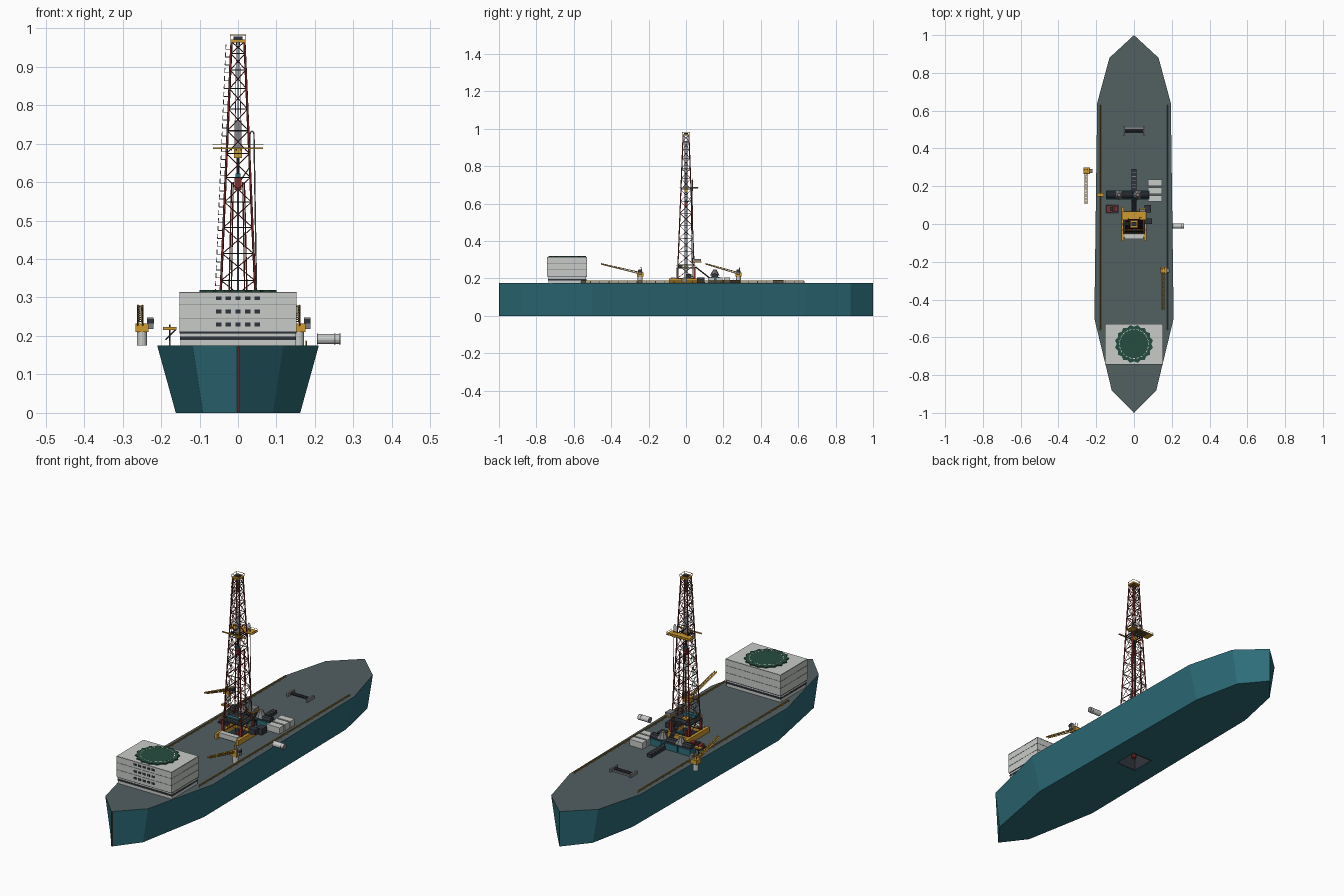
import bpy, bmesh, math
from mathutils import Vector, Matrix


def material(name, r, g, b):
    m = bpy.data.materials.new(name)
    m.diffuse_color = (r, g, b, 1)
    return m


TEAL = material("hull_teal", 0.026, 0.15, 0.19)
DECK = material("deck_grey", 0.085, 0.115, 0.12)
LIGHT = material("light_grey", 0.58, 0.60, 0.58)
YELLOW = material("safety_yellow", 0.62, 0.32, 0.03)
GREEN = material("helideck_green", 0.02, 0.075, 0.05)
DARK = material("dark_steel", 0.03, 0.035, 0.045)
STEEL = material("mid_steel", 0.22, 0.22, 0.22)
RED = material("dark_red", 0.22, 0.03, 0.025)
WHITE = material("white", 0.8, 0.8, 0.78)


def finish(name, bm, *mats):
    bmesh.ops.recalc_face_normals(bm, faces=bm.faces)
    me = bpy.data.meshes.new(name)
    bm.to_mesh(me)
    bm.free()
    for m in mats:
        me.materials.append(m)
    ob = bpy.data.objects.new(name, me)
    bpy.context.collection.objects.link(ob)
    return ob


def boxes(name, mat, *ranges):
    """Each range is x0, x1, y0, y1, z0, z1."""
    bm = bmesh.new()
    for x0, x1, y0, y1, z0, z1 in ranges:
        m = Matrix.Translation(((x0 + x1) / 2, (y0 + y1) / 2, (z0 + z1) / 2))
        bmesh.ops.create_cube(bm, size=1, matrix=m @ Matrix.Diagonal((x1 - x0, y1 - y0, z1 - z0, 1)))
    return finish(name, bm, mat)


def struts(name, mat, lines, r=0.0015, n=5, r2=None):
    """Round bars between pairs of points."""
    bm = bmesh.new()
    for a, b in lines:
        a, b = Vector(a), Vector(b)
        d = b - a
        m = Matrix.Translation((a + b) / 2) @ d.to_track_quat('Z', 'Y').to_matrix().to_4x4()
        bmesh.ops.create_cone(bm, cap_ends=True, segments=n, radius1=r, radius2=r if r2 is None else r2,
                              depth=d.length, matrix=m)
    return finish(name, bm, mat)


def chain(pts):
    return list(zip(pts[:-1], pts[1:]))


# Hull: deck outline, narrower at the keel, grey on top
half = [(0.13, 0.88), (0.195, 0.64), (0.21, -0.5), (0.118, -0.88)]
outline = [(0, 1)] + half + [(0, -1)] + [(-x, y) for x, y in reversed(half)]
bm = bmesh.new()
top = [bm.verts.new((x, y, 0.175)) for x, y in outline]
low = [bm.verts.new((x * 0.77, y, 0)) for x, y in outline]
bm.faces.new(top).material_index = 1
bm.faces.new(low)
for i in range(len(top)):
    j = (i + 1) % len(top)
    bm.faces.new((top[i], top[j], low[j], low[i]))
hull = finish("hull", bm, TEAL, DECK)
# Moonpool opening
cutter = boxes("moonpool_cutter", DARK, (-0.055, 0.055, -0.06, 0.06, -0.1, 0.3))
cutter.hide_render = True
cutter.hide_set(True)
cutter.display_type = 'WIRE'
mod = hull.modifiers.new("moonpool", 'BOOLEAN')
mod.operation, mod.object, mod.solver = 'DIFFERENCE', cutter, 'EXACT'
boxes("moonpool_rim", DARK, *[r for s in (-1, 1) for r in (
    (s * 0.059 - 0.004, s * 0.059 + 0.004, -0.066, 0.066, -0.0, 0.18),
    (-0.06, 0.06, s * 0.062 - 0.004, s * 0.062 + 0.004, 0.0, 0.18))])
boxes("stem_bar", RED, (-0.003, 0.003, -1.0, -0.985, 0.002, 0.174))

# Accommodation block
boxes("accommodation_base", LIGHT, (-0.15, 0.15, -0.735, -0.535, 0.175, 0.207))
boxes("accommodation_base_bands", DARK, (-0.151, 0.151, -0.738, -0.532, 0.19, 0.198),
      (-0.152, 0.152, -0.74, -0.53, 0.207, 0.211))
boxes("accommodation_block", LIGHT, (-0.152, 0.152, -0.742, -0.53, 0.211, 0.314))
boxes("floor_bands", STEEL, *[(-0.153, 0.153, -0.743, -0.529, z, z + 0.002) for z in (0.245, 0.28, 0.311)])
boxes("windows", DARK, *[(x - 0.007, x + 0.007, -0.744, -0.741, z - 0.005, z + 0.005)
                         for x in (-0.05, -0.025, 0, 0.025, 0.05) for z in (0.23, 0.264, 0.298)])

# Helideck with notched rim and dashed ring
bm = bmesh.new()
rim = [bm.verts.new(((0.102 if k % 2 else 0.092) * math.cos(k * math.pi / 16),
                     -0.635 + (0.102 if k % 2 else 0.092) * math.sin(k * math.pi / 16), 0.314)) for k in range(32)]
f = bm.faces.new(rim)
ext = bmesh.ops.extrude_face_region(bm, geom=[f])
bmesh.ops.translate(bm, verts=[v for v in ext["geom"] if isinstance(v, bmesh.types.BMVert)], vec=(0, 0, 0.005))
finish("helideck", bm, GREEN)
bm = bmesh.new()
for k in range(24):
    m = Matrix.Translation((0, -0.635, 0.3195)) @ Matrix.Rotation(k * math.pi / 12, 4, 'Z')
    m = m @ Matrix.Translation((0.077, 0, 0)) @ Matrix.Diagonal((0.003, 0.013, 0.001, 1))
    bmesh.ops.create_cube(bm, size=1, matrix=m)
finish("helideck_ring", bm, WHITE)

# Derrick tower
Z0, Z1, BAYS = 0.2, 0.965, 13


def corner(z, i):
    h = 0.05 - 0.033 * (z - Z0) / (Z1 - Z0)
    sx, sy = ((-1, -1), (1, -1), (1, 1), (-1, 1))[i % 4]
    return (sx * h, sy * h * 0.92, z)


levels = [Z0 + (Z1 - Z0) * (1 - (1 - k / BAYS) ** 1.25) for k in range(BAYS + 1)]
struts("derrick_legs", RED, [(corner(Z0, i), corner(Z1, i)) for i in range(4)], 0.0032)
struts("derrick_girts", DARK, [(corner(z, i), corner(z, i + 1)) for z in levels for i in range(4)], 0.0016)
struts("derrick_braces", RED, [p for a, b in chain(levels) for i in range(4)
                               for p in ((corner(a, i), corner(b, i + 1)), (corner(a, i + 1), corner(b, i)))], 0.0013, 4)
# Crown platform
boxes("crown_platform", YELLOW, (-0.02, 0.02, -0.02, 0.02, 0.963, 0.97))
boxes("crown_sheaves", DARK, (-0.012, 0.012, -0.01, 0.01, 0.97, 0.978))
rail = [(-0.02, -0.02), (0.02, -0.02), (0.02, 0.02), (-0.02, 0.02), (-0.02, -0.02)]
struts("crown_rails", YELLOW, chain([(x, y, 0.982) for x, y in rail]) +
       [((x, y, 0.97), (x, y, 0.984)) for x, y in rail[:4]], 0.0011)
# Caged ladder up the left face
hoops = []
for k in range(32):
    z = 0.31 + k * 0.0205
    x = corner(z, 0)[0] - 0.002
    hoops += chain([(x, -0.006, z), (x - 0.012, -0.006, z), (x - 0.012, 0.006, z), (x, 0.006, z)])
    hoops.append(((x - 0.012, -0.006, z), (x - 0.0115, -0.006, z + 0.012)))
hoops += [((corner(0.2, 0)[0] - 0.002, y, 0.2), (corner(0.95, 0)[0] - 0.002, y, 0.95)) for y in (-0.006, 0.006)]
struts("ladder_cage", STEEL, hoops, 0.001, 4)
# Standpipe with gooseneck
arc = [(0.0365 + 0.005 * math.cos(t * math.pi / 6), 0.035, 0.725 + 0.007 * math.sin(t * math.pi / 6)) for t in range(7)]
struts("standpipe", STEEL, chain([(0.05, 0.035, 0.2)] + arc + [(0.031, 0.03, 0.64), (0.004, 0.005, 0.6)]), 0.0018, 6)
# Racking platform
boxes("racking_platform", YELLOW, (-0.065, 0.065, 0.02, 0.066, 0.686, 0.69), (-0.065, 0.065, -0.035, -0.028, 0.686, 0.69))
boxes("racking_fingers", DARK, *[(-0.03 + k * 0.012, -0.027 + k * 0.012, -0.03, 0.064, 0.682, 0.687) for k in range(6)])
struts("racking_rails", YELLOW, chain([(-0.065, 0.02, 0.697), (-0.065, 0.066, 0.697), (0.065, 0.066, 0.697),
                                       (0.065, 0.02, 0.697)]), 0.001, 4)
# Hoisting gear
struts("hoist_lines", STEEL, [((sx * 0.008, sy * 0.004, 0.69), (sx * 0.004, sy * 0.003, 0.965))
                              for sx in (-1, 0, 1) for sy in (-1, 1)], 0.0009, 4)
boxes("block_sheaves", STEEL, (-0.009, 0.009, -0.006, 0.006, 0.69, 0.76))
boxes("travelling_block", YELLOW, (-0.011, 0.011, -0.009, 0.009, 0.662, 0.69))
struts("hook", DARK, [((0, 0, 0.62), (0, 0, 0.665))], 0.004, 8)
boxes("top_drive", RED, (-0.009, 0.009, -0.009, 0.009, 0.58, 0.61))
boxes("top_drive_motor", TEAL, (-0.006, 0.006, -0.008, 0.008, 0.61, 0.622))
struts("drill_string", STEEL, [((0, 0, 0.02), (0, 0, 0.58))], 0.0025, 8)
struts("riser", RED, [((0, 0, 0.02), (0, 0, 0.19))], 0.011, 10)
struts("pipe_stands", RED, [((x, 0.032, 0.28), (x * 0.7, 0.028, 0.6)) for x in (-0.024, -0.018, 0.018, 0.024)], 0.0018)

# Substructure and drill floor
boxes("skid_base", YELLOW, *[r for s in (-1, 1) for r in (
    (s * 0.06 - 0.007, s * 0.06 + 0.007, -0.09, 0.09, 0.175, 0.2),
    (-0.06, 0.06, s * 0.062 - 0.007, s * 0.062 + 0.007, 0.18, 0.2))])
boxes("substructure_posts", RED, *[(x - 0.005, x + 0.005, y - 0.005, y + 0.005, 0.2, 0.255)
                                  for x in (-0.05, 0.05) for y in (-0.046, 0.046)])
boxes("drill_floor", DARK, (-0.056, 0.056, -0.052, 0.052, 0.252, 0.258))
boxes("rotary_table", YELLOW, (-0.014, 0.014, -0.014, 0.014, 0.258, 0.263))
boxes("drawworks", TEAL, (-0.035, 0.03, -0.04, -0.02, 0.258, 0.275))
boxes("driller_cabin", DARK, (0.058, 0.095, 0.0, 0.03, 0.2, 0.225), (0.055, 0.09, 0.06, 0.1, 0.175, 0.205))
boxes("winch_cabin", STEEL, (0.03, 0.06, 0.04, 0.08, 0.29, 0.305))
boxes("winch_platform", YELLOW, (0.026, 0.064, 0.035, 0.084, 0.286, 0.29))
boxes("doghouse", LIGHT, (-0.05, 0.05, -0.08, -0.055, 0.182, 0.206))
struts("floor_rails", YELLOW, chain([(-0.056, 0.05, 0.27), (-0.056, -0.052, 0.27), (0.056, -0.052, 0.27),
                                     (0.056, 0.05, 0.27)]), 0.0014, 4)
# Pipe ramp and catwalk
struts("pipe_ramp", DARK, [((x, 0.05, 0.262), (x, 0.14, 0.192)) for x in (-0.009, -0.003, 0.003, 0.009)], 0.0035, 4)
boxes("catwalk", DARK, (-0.012, 0.012, 0.13, 0.29, 0.175, 0.192))
boxes("catwalk_steps", STEEL, *[(-0.013, 0.013, y, y + 0.003, 0.191, 0.194) for y in (0.19, 0.21, 0.23, 0.25, 0.27)])
# Mud units, stores and tanks
boxes("mud_units", TEAL, *[(x - 0.034, x + 0.034, 0.13, 0.178, 0.175, 0.207) for x in (-0.113, -0.04, 0.048)])
struts("mud_pumps", DARK, [((x - 0.032, 0.154, 0.209), (x + 0.032, 0.154, 0.209)) for x in (-0.113, -0.04, 0.048)], 0.019, 10)
struts("mud_hoppers", STEEL, [((x, 0.154, 0.215), (x, 0.154, 0.247)) for x in (-0.08, 0.02)], 0.026, 8, 0.009)
boxes("stores_boxes", LIGHT, *[(0.075, 0.148, y, y + 0.034, 0.175, 0.206) for y in (0.118, 0.16, 0.202)])
boxes("pump_skids", RED, (-0.145, -0.115, 0.06, 0.098, 0.175, 0.195), (-0.105, -0.085, 0.065, 0.095, 0.175, 0.2))
boxes("skid_frames", DARK, (-0.15, -0.08, 0.055, 0.102, 0.175, 0.182), (-0.128, -0.114, 0.068, 0.09, 0.182, 0.203))
# Small davit on the left rail
boxes("davit_head", YELLOW, (-0.195, -0.16, 0.145, 0.165, 0.216, 0.223))
struts("davit_arm", DARK, [((-0.188, 0.155, 0.19), (-0.162, 0.155, 0.216)), ((-0.177, 0.155, 0.175), (-0.177, 0.155, 0.23))], 0.0022)


# Pedestal cranes
def crane(tag, x, y, reach):
    struts(tag + "_pedestal", LIGHT, [((x, y, 0.175), (x, y, 0.21))], 0.013, 12)
    boxes(tag + "_house", YELLOW, (x - 0.017, x + 0.017, y - 0.016, y + 0.018, 0.21, 0.232))
    boxes(tag + "_cab", STEEL, (x + 0.013, x + 0.03, y - 0.01, y + 0.01, 0.218, 0.248))
    boxes(tag + "_cab_window", DARK, (x + 0.015, x + 0.031, y - 0.011, y + 0.008, 0.233, 0.244))
    frame, bars, n = [], [], 9
    for s in (-1, 1):
        cx = x - 0.004 + s * 0.006
        lo = [(cx, y - 0.01 - reach * k / n, 0.226 + 0.05 * k / n) for k in range(n + 1)]
        up = [(cx, b, c + 0.009 - 0.005 * k / n) for k, (a, b, c) in enumerate(lo)]
        frame += [(lo[0], lo[-1]), (up[0], up[-1])]
        bars += [(lo[k], up[k + 1]) for k in range(n)]
        bars += [(up[k], (2 * (x - 0.004) - cx, up[k + 1][1], up[k + 1][2])) for k in range(n)]
        frame.append(((cx, y + 0.01, 0.232), (cx, y + 0.004, 0.262)))
    struts(tag + "_boom_chords", YELLOW, frame, 0.0019, 4)
    struts(tag + "_boom_bars", YELLOW, bars, 0.0011, 4)


crane("left_crane", -0.25, 0.28, 0.165)
crane("right_crane", 0.158, -0.245, 0.2)

# Lifeboat
struts("lifeboat", LIGHT, [((0.207, -0.01, 0.192), (0.263, -0.01, 0.192))], 0.0135, 14)
struts("lifeboat_bands", STEEL, [((x, -0.01, 0.192), (x + 0.003, -0.01, 0.192)) for x in (0.205, 0.25, 0.263)], 0.014, 14)

# Aft mooring winch
struts("winch_drum", DARK, [((-0.05, 0.492, 0.184), (0.05, 0.492, 0.184))], 0.007, 8)
boxes("winch_frame", STEEL, *[(s * 0.054 - 0.004, s * 0.054 + 0.004, 0.465, 0.52, 0.175, 0.191) for s in (-1, 1)],
      (-0.055, 0.055, 0.502, 0.51, 0.175, 0.182))

# Side railings
for side, sx in (("left", -0.177), ("right", 0.177)):
    posts = [((sx, -0.56 + k * 0.0496, 0.175), (sx, -0.56 + k * 0.0496, 0.187)) for k in range(25)]
    struts(side + "_railing", YELLOW, posts + [((sx, -0.56, z), (sx, 0.63, z)) for z in (0.181, 0.187)], 0.002, 4)
